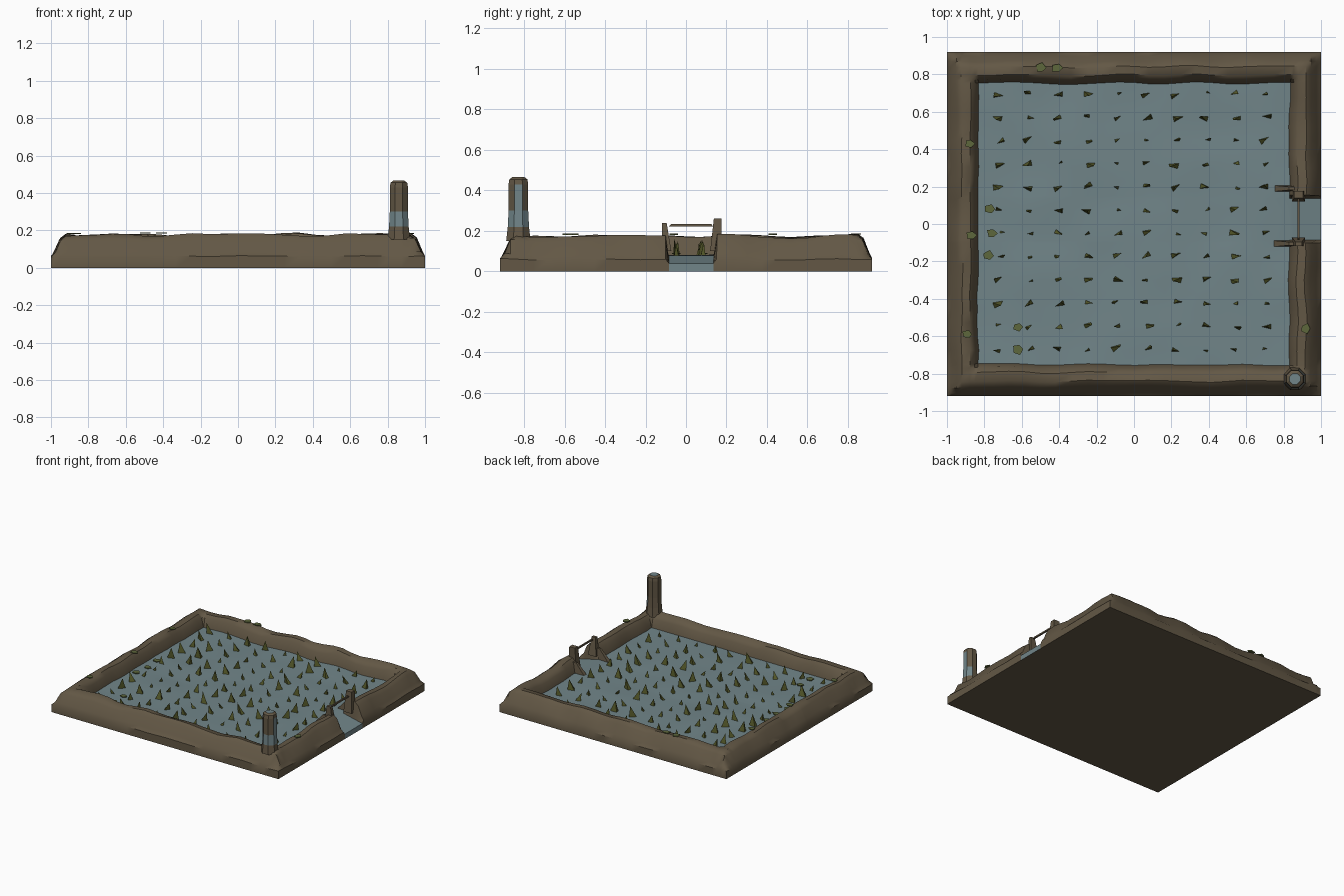
import bpy, bmesh, math, random
from mathutils import Vector, Matrix, noise

if "Cube" in bpy.data.objects:
    bpy.data.objects.remove(bpy.data.objects["Cube"])

random.seed(4)
HX, HY, WATER = 1.0, 0.92, 0.078
GAP = (-0.085, 0.135)


def material(name, rgb):
    m = bpy.data.materials.new(name)
    m.diffuse_color = (*rgb, 1)
    m.use_nodes = True
    m.node_tree.nodes["Principled BSDF"].inputs["Base Color"].default_value = m.diffuse_color
    return m


MUD = material("mud brown", (0.125, 0.097, 0.06))
BLUE = material("water blue", (0.165, 0.235, 0.25))
MOSS = material("moss green", (0.11, 0.135, 0.045))
RICE = material("rice olive", (0.10, 0.11, 0.025))


def finish(name, bm, mats, angle=None):
    bmesh.ops.recalc_face_normals(bm, faces=bm.faces)
    me = bpy.data.meshes.new(name)
    bm.to_mesh(me)
    bm.free()
    ob = bpy.data.objects.new(name, me)
    bpy.context.collection.objects.link(ob)
    for m in mats:
        me.materials.append(m)
    if angle:
        bpy.ops.object.select_all(action='DESELECT')
        ob.select_set(True)
        bpy.context.view_layer.objects.active = ob
        bpy.ops.object.shade_smooth_by_angle(angle=math.radians(angle))
    return ob


# Bank cross-section: distance from the outer edge, height
PROFILE = [(0, .06), (.02, .085), (.05, .155), (.08, .177), (.125, .172),
           (.15, .145), (.168, WATER)]


def bank_height(d):
    for (d0, h0), (d1, h1) in zip(PROFILE, PROFILE[1:]):
        if d <= d1:
            return h0 + (h1 - h0) * (d - d0) / (d1 - d0)
    return WATER


def grid_lines(half, extra=()):
    inset = [p[0] for p in PROFILE]
    inner = half - inset[-1]
    n = 20
    lines = [-half + d for d in inset] + [half - d for d in inset]
    lines += [-inner + 2 * inner * i / n for i in range(1, n)]
    lines = [v for v in lines if all(abs(v - e) > .02 for e in extra)] + list(extra)
    return sorted(set(round(v, 4) for v in lines))


def in_gap(x, y):
    return x > HX - .17 and GAP[0] - .001 < y < GAP[1] + .001


# Field: banks, water surface and outlet channel as one sculpted sheet with a skirt
xs = grid_lines(HX)
ys = grid_lines(HY, (GAP[0] - .015, GAP[0], GAP[1], GAP[1] + .015))
bm = bmesh.new()
V = {}
for i, x in enumerate(xs):
    for j, y in enumerate(ys):
        d = min(HX - abs(x), HY - abs(y))
        n = noise.noise(Vector((x * 5, y * 5, 1.3)))
        n2 = noise.noise(Vector((x * 6, y * 6, 7.7)))
        if in_gap(x, y):
            z, px, py = .04 + .038 * min(1, (HX - x) / .17), x, y
        else:
            z = bank_height(d)
            z += n * (.02 if .03 < d < .16 else .008)
            k = .014 if .01 < d < .2 else 0
            px, py = x + n2 * k, y + n * k
        V[i, j] = bm.verts.new((px, py, z))
for i in range(len(xs) - 1):
    for j in range(len(ys) - 1):
        f = bm.faces.new((V[i, j], V[i + 1, j], V[i + 1, j + 1], V[i, j + 1]))
        cx, cy = (xs[i] + xs[i + 1]) / 2, (ys[j] + ys[j + 1]) / 2
        d = min(HX - abs(cx), HY - abs(cy))
        if d > PROFILE[-1][0] or in_gap(cx, cy):
            f.material_index = 1
rim = [e for e in bm.edges if e.is_boundary]
skirt = bmesh.ops.extrude_edge_only(bm, edges=rim)["geom"]
for v in skirt:
    if isinstance(v, bmesh.types.BMVert):
        v.co.z = 0
bmesh.ops.contextual_create(bm, geom=[g for g in skirt if isinstance(g, bmesh.types.BMEdge)])
finish("field_and_banks", bm, [MUD, BLUE], 40)


def block(name, x, y, z0, z1, sx, sy, taper=.8, mat=MUD, lean=(0, 0)):
    bm = bmesh.new()
    bmesh.ops.create_cube(bm, size=1)
    for v in bm.verts:
        top = v.co.z > 0
        k = taper if top else 1
        v.co = (x + v.co.x * sx * k + lean[0] * top,
                y + v.co.y * sy * k + lean[1] * top, z1 if top else z0)
    return finish(name, bm, [mat])


# Sluice: two upright posts, a thin crossbar and wings reaching into the water
block("sluice_post_left", .88, GAP[0] - .01, .1, .24, .07, .045, .5, lean=(0, -.012))
block("sluice_post_right", .88, GAP[1] + .012, .1, .262, .07, .055, .7, lean=(0, .01))
block("sluice_crossbar", .88, .025, .222, .234, .012, .22, .9)
for n, y in (("left", GAP[0] - .02), ("right", GAP[1] + .055)):
    block("sluice_wing_" + n, .80, y, .06, .16, .13, .035, .5, lean=(.06, 0))

# Corner marker post: eight-sided with a chamfered top
bm = bmesh.new()
rings = [(.15, .062), (.22, .054), (.30, .05), (.43, .05), (.455, .046), (.466, .03)]
prev = None
for z, r in rings:
    ring = [bm.verts.new((.86 + r * 1.05 * math.cos(a), -.828 + r * 1.05 * math.sin(a), z))
            for a in (math.pi / 8 + k * math.pi / 4 for k in range(8))]
    if prev:
        for k in range(8):
            f = bm.faces.new((prev[k], prev[(k + 1) % 8], ring[(k + 1) % 8], ring[k]))
            c = f.calc_center_median()
            right, front = c.x > .895, c.y < -.86
            low, mid = .2 < c.z < .29, .29 < c.z < .43
            if (low and (right or front)) or (mid and right):
                f.material_index = 1
    prev = ring
bm.faces.new(prev).material_index = 1
finish("marker_post", bm, [MUD, BLUE])

# Rice seedlings: rows of small leaning three-sided blades
bm = bmesh.new()
for i in range(10):
    for j in range(12):
        x = -.72 + i * .158 + random.uniform(-.012, .012)
        y = -.67 + j * .124 + random.uniform(-.008, .008)
        s = random.uniform(.5, 1.1)
        turn = random.uniform(-.5, .5) + random.choice((0, math.pi))
        tip = Vector((random.uniform(-.03, .03), random.uniform(-.015, .015), .085 * s))
        rot = Matrix.Rotation(turn, 3, 'Z')
        at = Vector((x, y, WATER - .008))
        base = [bm.verts.new(at + rot @ Vector(p) * s)
                for p in ((-.03, -.006, 0), (.024, -.014, 0), (.022, .016, 0))]
        top = bm.verts.new(at + tip)
        for k in range(3):
            bm.faces.new((base[k], base[(k + 1) % 3], top))
        bm.faces.new(base)
finish("rice_seedlings", bm, [RICE])

# Moss: thin irregular plates on the banks and in the left shallows
bm = bmesh.new()
spots = [(-.88, .43, .18), (-.87, -.06, .18), (-.89, -.59, .18), (-.5, .835, .182),
         (-.41, .835, .182), (.92, -.56, .18), (-.77, .08, .085), (-.78, -.17, .085),
         (-.76, -.05, .085), (-.62, -.55, .085), (-.62, -.67, .085)]
for x, y, z in spots:
    pts = [bm.verts.new((x + random.uniform(.02, .035) * math.cos(a),
                         y + random.uniform(.02, .035) * math.sin(a), z))
           for a in (k * math.tau / 5 for k in range(5))]
    f = bm.faces.new(pts)
    up = bmesh.ops.extrude_face_region(bm, geom=[f])["geom"]
    bmesh.ops.translate(bm, vec=(0, 0, .006),
                        verts=[g for g in up if isinstance(g, bmesh.types.BMVert)])
finish("moss_patches", bm, [MOSS])
